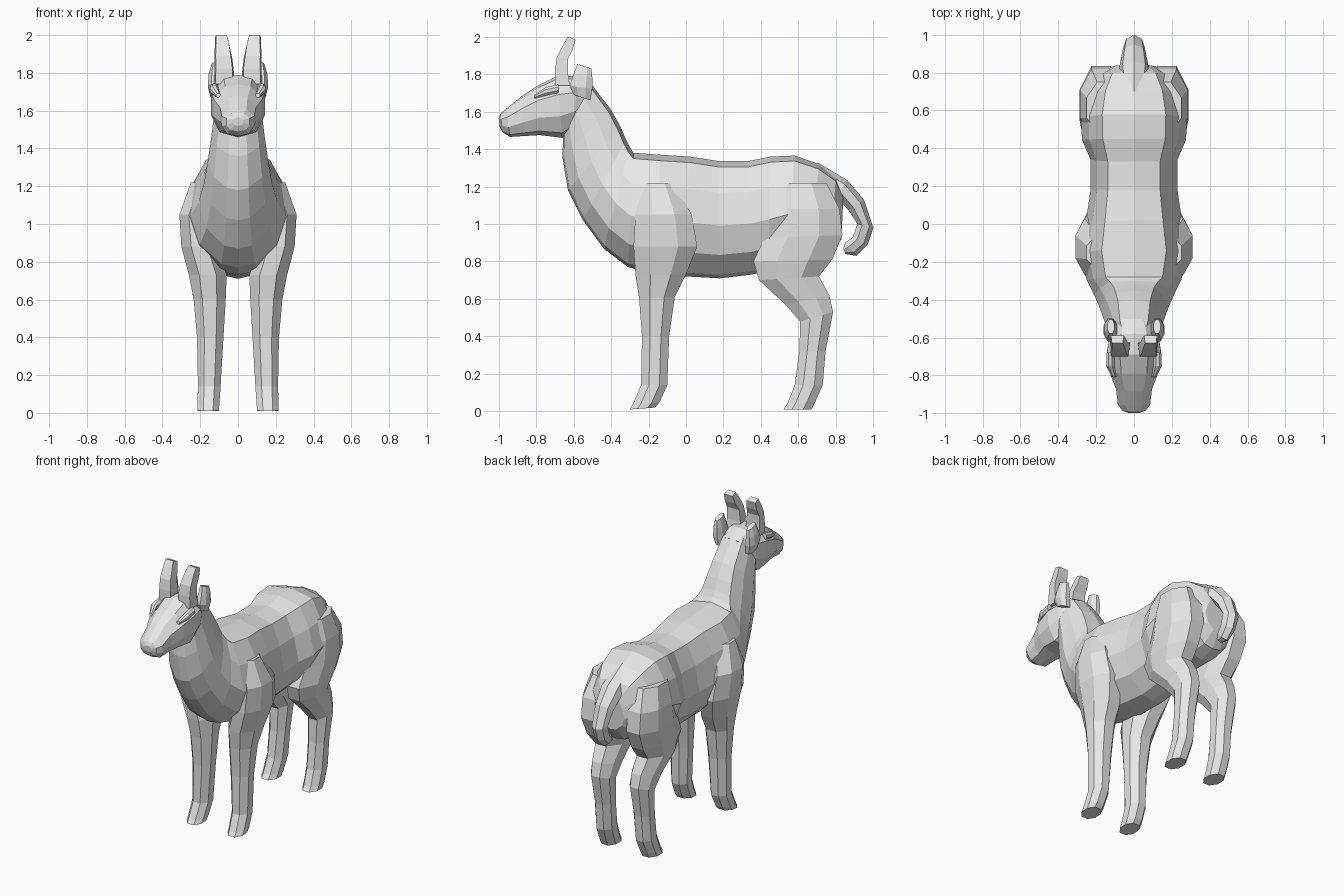
import bpy, bmesh

wool = bpy.data.materials.new("light grey")
wool.diffuse_color = (0.8, 0.8, 0.8, 1)

# Half cross-sections: (position along the ring axis, fraction of half width)
TORSO = [(0, 0), (0.05, 0.6), (0.27, 0.86), (0.55, 1), (0.8, 0.8), (0.97, 0.35), (1, 0)]
HEAD = [(0, 0), (0.05, 0.5), (0.3, 0.95), (0.65, 0.95), (0.92, 0.65), (1, 0)]
LEG = [(0, 0.45), (0.3, 1), (0.7, 1), (1, 0.45)]
TAIL = [(0, 0), (0.25, 0.75), (0.7, 1), (1, 0.4)]
HORN = [(0, 0.85), (1, 1)]


def loft(name, section, rings, mirror=False):
    """Skin rings given as (y0, z0, y1, z1, x centre, half width)."""
    bm = bmesh.new()
    loops = []
    for y0, z0, y1, z1, xc, hw in rings:
        def pt(t, x):
            return bm.verts.new((xc + x * hw, y0 + (y1 - y0) * t, z0 + (z1 - z0) * t))
        right = [pt(t, w) for t, w in section]
        left = [pt(t, -w) for t, w in reversed(section) if w > 0]
        loops.append(right + left)
    for a, b in zip(loops, loops[1:]):
        n = len(a)
        for i in range(n):
            j = (i + 1) % n
            bm.faces.new((a[i], a[j], b[j], b[i]))
    bm.faces.new(loops[0])
    bm.faces.new(loops[-1])
    bmesh.ops.recalc_face_normals(bm, faces=bm.faces)
    me = bpy.data.meshes.new(name)
    bm.to_mesh(me)
    bm.free()
    me.materials.append(wool)
    ob = bpy.data.objects.new(name, me)
    bpy.context.collection.objects.link(ob)
    if mirror:
        ob.modifiers.new("mirror", 'MIRROR').use_mirror_merge = False
    return ob


# Torso and neck, rump to nape
loft("body_and_neck", TORSO, [
    (0.84, 1.15, 0.83, 0.92, 0, 0.11),
    (0.80, 1.25, 0.77, 0.83, 0, 0.19),
    (0.71, 1.32, 0.66, 0.80, 0, 0.25),
    (0.58, 1.365, 0.54, 0.80, 0, 0.28),
    (0.45, 1.36, 0.44, 0.75, 0, 0.275),
    (0.33, 1.335, 0.35, 0.73, 0, 0.23),
    (0.18, 1.335, 0.18, 0.71, 0, 0.23),
    (0.02, 1.36, 0.0, 0.72, 0, 0.255),
    (-0.14, 1.37, -0.15, 0.73, 0, 0.285),
    (-0.28, 1.38, -0.31, 0.77, 0, 0.25),
    (-0.30, 1.41, -0.44, 0.87, 0, 0.21),
    (-0.32, 1.45, -0.55, 1.02, 0, 0.18),
    (-0.35, 1.52, -0.63, 1.18, 0, 0.16),
    (-0.40, 1.61, -0.66, 1.36, 0, 0.14),
    (-0.50, 1.74, -0.655, 1.48, 0, 0.125),
    (-0.56, 1.77, -0.67, 1.52, 0, 0.10)])

# Head, nape to nose
loft("head", HEAD, [
    (-0.50, 1.74, -0.56, 1.56, 0, 0.10),
    (-0.58, 1.79, -0.60, 1.50, 0, 0.135),
    (-0.69, 1.79, -0.66, 1.46, 0, 0.15),
    (-0.79, 1.74, -0.78, 1.475, 0, 0.135),
    (-0.88, 1.68, -0.86, 1.47, 0, 0.10),
    (-0.96, 1.615, -0.94, 1.465, 0, 0.09),
    (-0.99, 1.59, -0.98, 1.49, 0, 0.065),
    (-1.00, 1.565, -0.995, 1.52, 0, 0.03)])

# Brow ridges over the eyes
loft("brow", LEG, [
    (-0.68, 1.745, -0.68, 1.70, 0.125, 0.02),
    (-0.75, 1.73, -0.75, 1.685, 0.125, 0.022),
    (-0.81, 1.69, -0.81, 1.67, 0.105, 0.012)], True)

# Horns, swept back at the tip
loft("horn", HORN, [
    (-0.70, 1.74, -0.62, 1.74, 0.075, 0.053),
    (-0.70, 1.82, -0.63, 1.80, 0.073, 0.052),
    (-0.69, 1.89, -0.63, 1.88, 0.078, 0.047),
    (-0.655, 1.96, -0.605, 1.93, 0.083, 0.040),
    (-0.63, 2.00, -0.59, 1.985, 0.088, 0.034)], True)

# Short upright ears
loft("ear", LEG, [
    (-0.60, 1.69, -0.51, 1.66, 0.115, 0.03),
    (-0.62, 1.74, -0.50, 1.72, 0.125, 0.035),
    (-0.60, 1.80, -0.50, 1.78, 0.125, 0.03),
    (-0.58, 1.855, -0.505, 1.83, 0.122, 0.018)], True)

# Front legs, hoof to shoulder
loft("front_leg", LEG, [
    (-0.30, 0.01, -0.165, 0.02, 0.158, 0.056),
    (-0.285, 0.035, -0.14, 0.05, 0.157, 0.058),
    (-0.24, 0.14, -0.10, 0.14, 0.152, 0.060),
    (-0.235, 0.40, -0.09, 0.40, 0.147, 0.070),
    (-0.25, 0.60, -0.06, 0.61, 0.150, 0.085),
    (-0.27, 0.73, 0.00, 0.73, 0.160, 0.10),
    (-0.28, 0.88, 0.06, 0.88, 0.205, 0.095),
    (-0.27, 1.05, 0.03, 1.05, 0.22, 0.09),
    (-0.24, 1.22, -0.06, 1.22, 0.16, 0.09)], True)

# Hind legs, hoof to hip
loft("hind_leg", LEG, [
    (0.52, 0.01, 0.67, 0.01, 0.158, 0.056),
    (0.54, 0.04, 0.69, 0.05, 0.157, 0.058),
    (0.58, 0.14, 0.73, 0.14, 0.152, 0.060),
    (0.605, 0.32, 0.745, 0.32, 0.150, 0.062),
    (0.61, 0.48, 0.785, 0.53, 0.150, 0.072),
    (0.53, 0.57, 0.765, 0.62, 0.152, 0.080),
    (0.39, 0.70, 0.71, 0.72, 0.160, 0.095),
    (0.36, 0.80, 0.78, 0.81, 0.170, 0.105),
    (0.42, 0.93, 0.835, 0.94, 0.175, 0.112),
    (0.45, 1.08, 0.82, 1.08, 0.175, 0.11),
    (0.48, 1.22, 0.75, 1.22, 0.15, 0.10)], True)

# Tail, curled under at the tip
loft("tail", TAIL, [
    (0.70, 1.33, 0.71, 1.20, 0, 0.06),
    (0.86, 1.235, 0.80, 1.15, 0, 0.08),
    (0.95, 1.13, 0.87, 1.07, 0, 0.065),
    (1.00, 0.98, 0.915, 1.00, 0, 0.055),
    (0.97, 0.89, 0.89, 0.93, 0, 0.05),
    (0.91, 0.83, 0.85, 0.90, 0, 0.04),
    (0.85, 0.84, 0.84, 0.87, 0, 0.025)])
